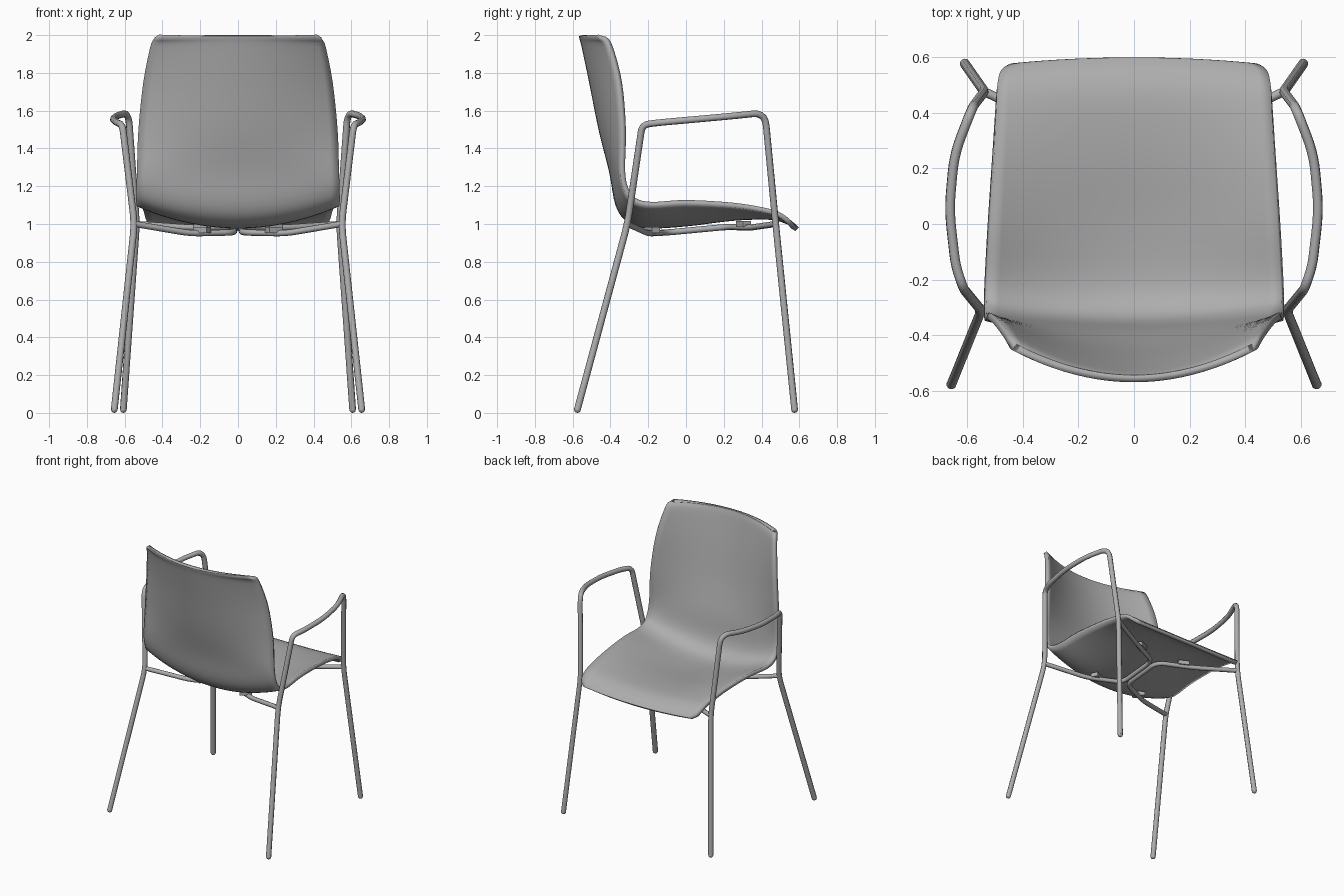
import bpy, math
from mathutils import Vector

cube = bpy.data.objects.get("Cube")
if cube:
    bpy.data.objects.remove(cube, do_unlink=True)


def material(name, value):
    m = bpy.data.materials.new(name)
    m.use_nodes = True
    m.diffuse_color = (value, value, value, 1)
    m.node_tree.nodes["Principled BSDF"].inputs["Base Color"].default_value = m.diffuse_color
    return m


grey = material("grey", 0.42)


def finish(obj, angle=40):
    bpy.ops.object.select_all(action='DESELECT')
    obj.select_set(True)
    bpy.context.view_layer.objects.active = obj
    bpy.ops.object.shade_smooth_by_angle(angle=math.radians(angle))


def add_mesh(name, verts, faces):
    me = bpy.data.meshes.new(name)
    me.from_pydata(verts, [], faces)
    me.materials.append(grey)
    obj = bpy.data.objects.new(name, me)
    bpy.context.collection.objects.link(obj)
    return obj


def catmull(rows, steps):
    """Smoothly interpolate rows of numbers."""
    out = []
    for i in range(len(rows) - 1):
        p0, p1, p2, p3 = (rows[max(0, min(len(rows) - 1, i + k))] for k in (-1, 0, 1, 2))
        for s in range(steps):
            t = s / steps
            out.append([b + 0.5 * t * (c - a + t * (2*a - 5*b + 4*c - d + t * (3*(b - c) + d - a)))
                        for a, b, c, d in zip(p0, p1, p2, p3)])
    out.append(rows[-1])
    return out


def rounded(points, radius, steps=5):
    """Replace the inner corners of a path with smooth bends."""
    pts = [Vector(p) for p in points]
    out = [pts[0]]
    for a, b, c in zip(pts, pts[1:], pts[2:]):
        r = min(radius, (a - b).length * 0.45, (c - b).length * 0.45)
        p, q = b + (a - b).normalized() * r, b + (c - b).normalized() * r
        for s in range(steps + 1):
            t = s / steps
            out.append(p * (1 - t)**2 + b * 2 * t * (1 - t) + q * t * t)
    return out + [pts[-1]]


def tube(name, points, radius, bend):
    path = rounded(points, bend)
    cu = bpy.data.curves.new(name, 'CURVE')
    cu.dimensions = '3D'
    cu.bevel_depth = radius
    cu.bevel_resolution = 2
    cu.use_fill_caps = True
    sp = cu.splines.new('POLY')
    sp.points.add(len(path) - 1)
    for pt, co in zip(sp.points, path):
        pt.co = (*co, 1)
    cu.materials.append(grey)
    obj = bpy.data.objects.new(name, cu)
    bpy.context.collection.objects.link(obj)
    return obj


# One-piece shell: centre y, z, edge y, z, half width, from back top to seat lip
stations = [
    (-.555, 1.998, -.45, 1.998, .41), (-.552, 1.985, -.435, 1.985, .44),
    (-.54, 1.94, -.40, 1.94, .458), (-.50, 1.75, -.35, 1.75, .495),
    (-.45, 1.5, -.33, 1.5, .522), (-.395, 1.28, -.335, 1.28, .532),
    (-.36, 1.1, -.315, 1.18, .535), (-.30, 1.02, -.27, 1.125, .534),
    (-.20, .99, -.18, 1.105, .53), (0, 1.0, 0, 1.115, .52),
    (.25, 1.03, .25, 1.1, .505), (.45, 1.035, .43, 1.07, .495),
    (.54, 1.01, .50, 1.045, .49), (.575, .985, .545, 1.01, .475),
    (.588, .972, .565, .985, .44)]
rows = catmull(stations, 4)
n = 25
verts = []
for cy, cz, ey, ez, w in rows:
    for i in range(n):
        u = 2 * i / (n - 1) - 1
        k = u * u
        verts.append((u * w, cy + (ey - cy) * k, cz + (ez - cz) * k))
faces = [(r*n + i, r*n + i + 1, (r+1)*n + i + 1, (r+1)*n + i)
         for r in range(len(rows) - 1) for i in range(n - 1)]
shell = add_mesh("seat_shell", verts, faces)
solid = shell.modifiers.new("thickness", 'SOLIDIFY')
solid.thickness = 0.026
solid.offset = 0
finish(shell)

R = 0.018
for side, s in (("left", 1), ("right", -1)):
    # Legs and armrest bent from one tube
    frame = [(.607, .575, R), (.537, .475, 1.0), (.58, .418, 1.59), (.645, .25, 1.572),
             (.663, .05, 1.554), (.64, -.15, 1.536), (.612, -.232, 1.525),
             (.548, -.31, 1.0), (.655, -.575, R)]
    tube(side + "_leg_and_arm", [(s*x, y, z) for x, y, z in frame], R, .07)
    # Rail under the seat, bent inward to the centre line
    rail = [(.548, -.31, 1.0), (.25, -.2, .95), (.02, -.1, .955), (.02, .22, .985), (.25, .335, .98),
            (.537, .475, 1.0)]
    tube(side + "_under_rail", [(s*x, y, z) for x, y, z in rail], R * .9, .06)
    # Rounded foot caps
    for end, p in (("front", frame[-1]), ("back", frame[0])):
        bpy.ops.mesh.primitive_uv_sphere_add(segments=10, ring_count=6, radius=R,
                                             location=(s*p[0], p[1], p[2]))
        foot = bpy.context.object
        foot.name = f"{end}_{side}_foot_cap"
        foot.data.materials.append(grey)
        finish(foot, 60)
    # Mounting brackets between rail and shell
    for end, x, y, z, turn in (("front", .19, -.178, .968, .5), ("back", .19, .305, 1.0, .46)):
        bpy.ops.mesh.primitive_cube_add(size=1, location=(s*x, y, z), rotation=(0, 0, s*turn))
        br = bpy.context.object
        br.name = f"{end}_{side}_bracket"
        br.scale = (.08, .05, .03)
        br.data.materials.append(grey)
        bev = br.modifiers.new("bevel", 'BEVEL')
        bev.width = .006
